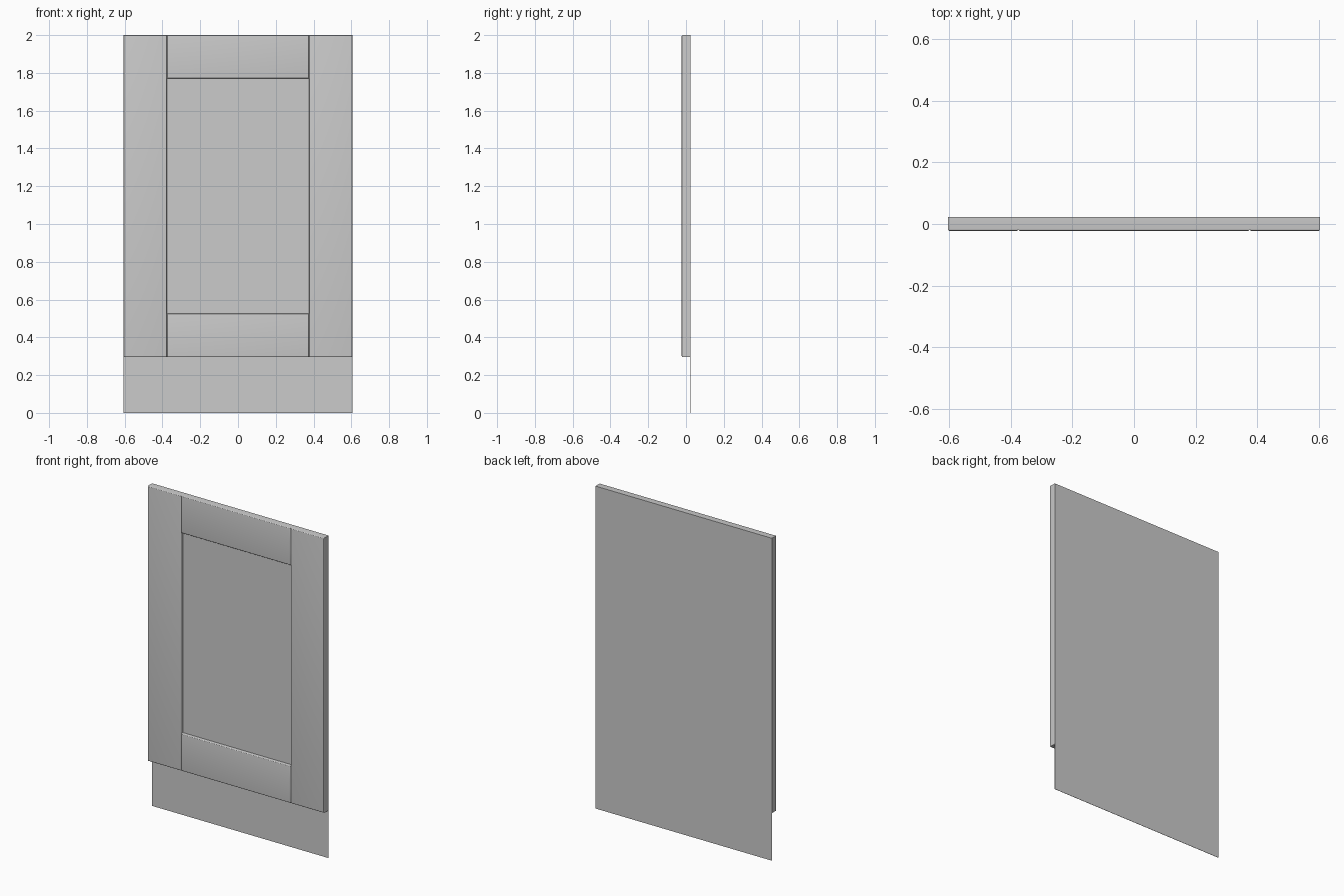
import bpy, bmesh
from mathutils import Vector

if "Cube" in bpy.data.objects:
    bpy.data.objects.remove(bpy.data.objects["Cube"])


def board(name, x, y, z, bevel=0.0):
    """Box from ranges, with rounded edges around its front (-y) face."""
    bm = bmesh.new()
    bmesh.ops.create_cube(bm, size=1.0)
    for v in bm.verts:
        v.co = Vector([r[0] + (c + 0.5) * (r[1] - r[0]) for c, r in zip(v.co, (x, y, z))])
    if bevel:
        front = [e for e in bm.edges if all(v.co.y < y[0] + 1e-5 for v in e.verts)]
        bmesh.ops.bevel(bm, geom=front, offset=bevel, segments=4, profile=0.5, affect='EDGES')
    bmesh.ops.recalc_face_normals(bm, faces=bm.faces)
    mesh = bpy.data.meshes.new(name)
    bm.to_mesh(mesh)
    bm.free()
    ob = bpy.data.objects.new(name, mesh)
    bpy.context.collection.objects.link(ob)
    bpy.ops.object.select_all(action='DESELECT')
    ob.select_set(True)
    bpy.context.view_layer.objects.active = ob
    bpy.ops.object.shade_smooth_by_angle(angle=0.6)
    return ob


W, INNER = 0.605, 0.376         # half widths of the door and its opening
BOTTOM, TOP, RAIL = 0.295, 2.0, 0.23
FRAME_Y = (-0.0225, 0.021)
BEVEL = 0.006

# Thin backing sheet, reaching the floor
board("backing_sheet", (-W, W), (0.021, 0.0225), (0.0, TOP))

# Vertical stiles
board("left_stile", (-W, -INNER), FRAME_Y, (BOTTOM, TOP), BEVEL)
board("right_stile", (INNER, W), FRAME_Y, (BOTTOM, TOP), BEVEL)

# Horizontal rails between the stiles
board("bottom_rail", (-INNER, INNER), FRAME_Y, (BOTTOM, BOTTOM + RAIL), BEVEL)
board("top_rail", (-INNER, INNER), FRAME_Y, (TOP - RAIL, TOP), BEVEL)

# Recessed centre panel
board("centre_panel", (-INNER, INNER), (-0.003, 0.012), (BOTTOM + RAIL, TOP - RAIL))
